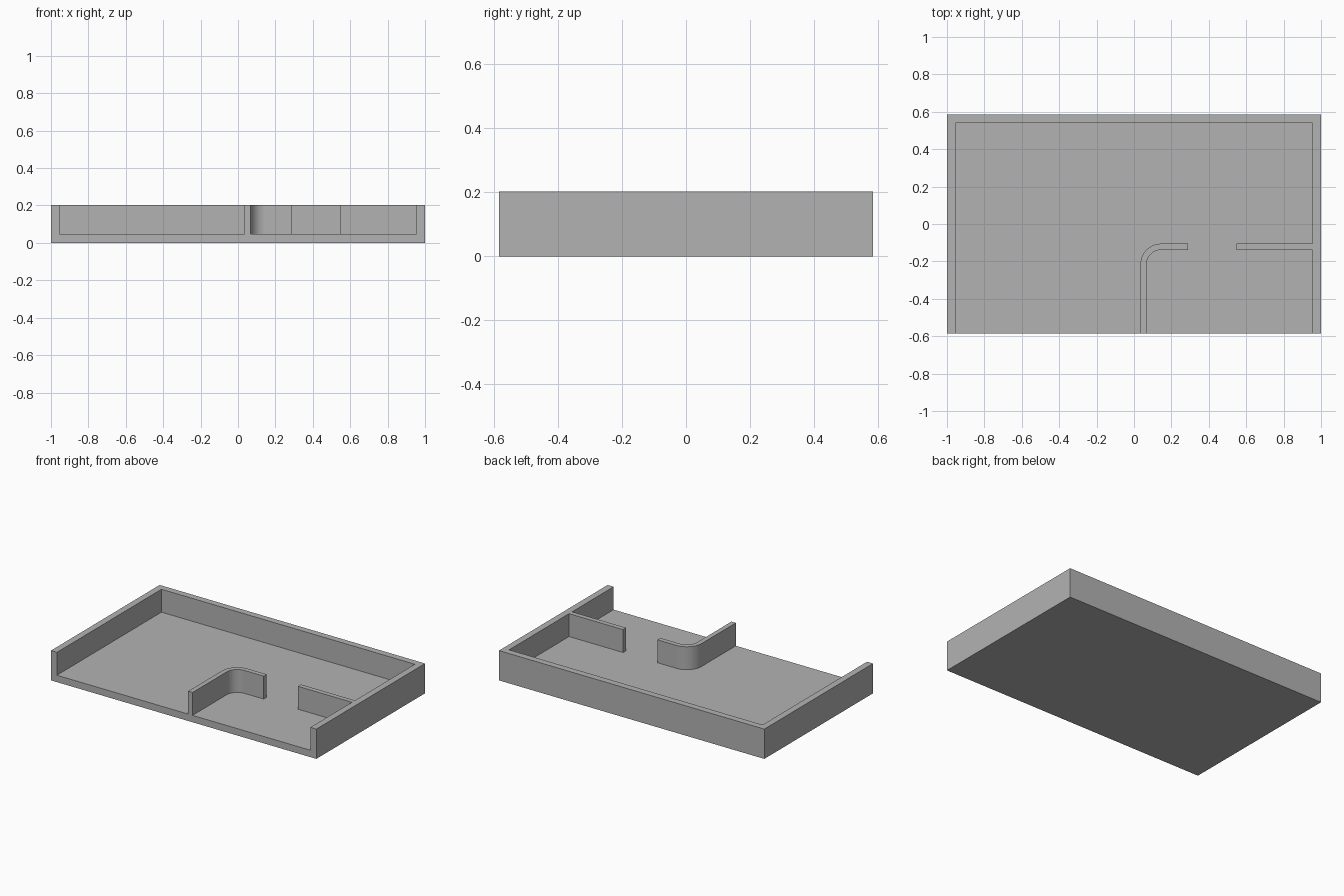
import bpy, bmesh, math

if "Cube" in bpy.data.objects:
    bpy.data.objects.remove(bpy.data.objects["Cube"])

HX, HY, H = 1.0, 0.585, 0.203      # half length, half depth, total height
FLOOR = 0.047                      # floor thickness
IX, IY = 0.955, 0.54               # inner faces of the side and back walls
P0, P1 = -0.138, -0.105            # front and back faces of the partition
S0, S1 = 0.034, 0.067              # left and right faces of the stem wall
GAP0, GAP1 = 0.29, 0.548           # doorway in the partition
R_OUT = 0.112                      # outer radius of the rounded corner
OPEN = -0.7                        # cutter runs out past the open front

grey = bpy.data.materials.new("plain grey")
grey.diffuse_color = (0.45, 0.45, 0.45, 1)
grey.use_nodes = True
grey.node_tree.nodes["Principled BSDF"].inputs["Base Color"].default_value = grey.diffuse_color


def prism(name, outline, z0, z1):
    """Extrude a plan outline from z0 to z1."""
    bm = bmesh.new()
    face = bm.faces.new([bm.verts.new((x, y, z0)) for x, y in outline])
    ext = bmesh.ops.extrude_face_region(bm, geom=[face], use_keep_orig=True)
    for v in ext["geom"]:
        if isinstance(v, bmesh.types.BMVert):
            v.co.z = z1
    bmesh.ops.recalc_face_normals(bm, faces=bm.faces)
    mesh = bpy.data.meshes.new(name)
    bm.to_mesh(mesh)
    bm.free()
    mesh.materials.append(grey)
    ob = bpy.data.objects.new(name, mesh)
    bpy.context.collection.objects.link(ob)
    return ob


def arc(radius, steps=12):
    """Quarter turn from the stem wall (left) to the partition (back)."""
    cx, cy = S0 + R_OUT, P1 - R_OUT
    angles = [math.pi - math.pi / 2 * i / steps for i in range(steps + 1)]
    return [(cx + radius * math.cos(a), cy + radius * math.sin(a)) for a in angles]


# Tray block
tray = prism("walled_tray", [(-HX, -HY), (HX, -HY), (HX, HY), (-HX, HY)], 0, H)

# Cavity plan: goes around the curved partition and the stub on the right wall
cavity = ([(-IX, OPEN), (S0, OPEN)] + arc(R_OUT)
          + [(GAP0, P1), (GAP0, P0)] + arc(R_OUT - (S1 - S0))[::-1]
          + [(S1, OPEN), (IX, OPEN), (IX, P0), (GAP1, P0), (GAP1, P1),
             (IX, P1), (IX, IY), (-IX, IY)])
cutter = prism("cavity_cutter", cavity, FLOOR, H + 0.2)
cutter.hide_render = True

# Cut the cavity and keep the result as plain mesh
cut = tray.modifiers.new("cavity", 'BOOLEAN')
cut.operation = 'DIFFERENCE'
cut.solver = 'EXACT'
cut.object = cutter
result = bpy.data.meshes.new_from_object(
    tray.evaluated_get(bpy.context.evaluated_depsgraph_get()))
tray.modifiers.clear()
tray.data = result
bpy.data.objects.remove(cutter)
